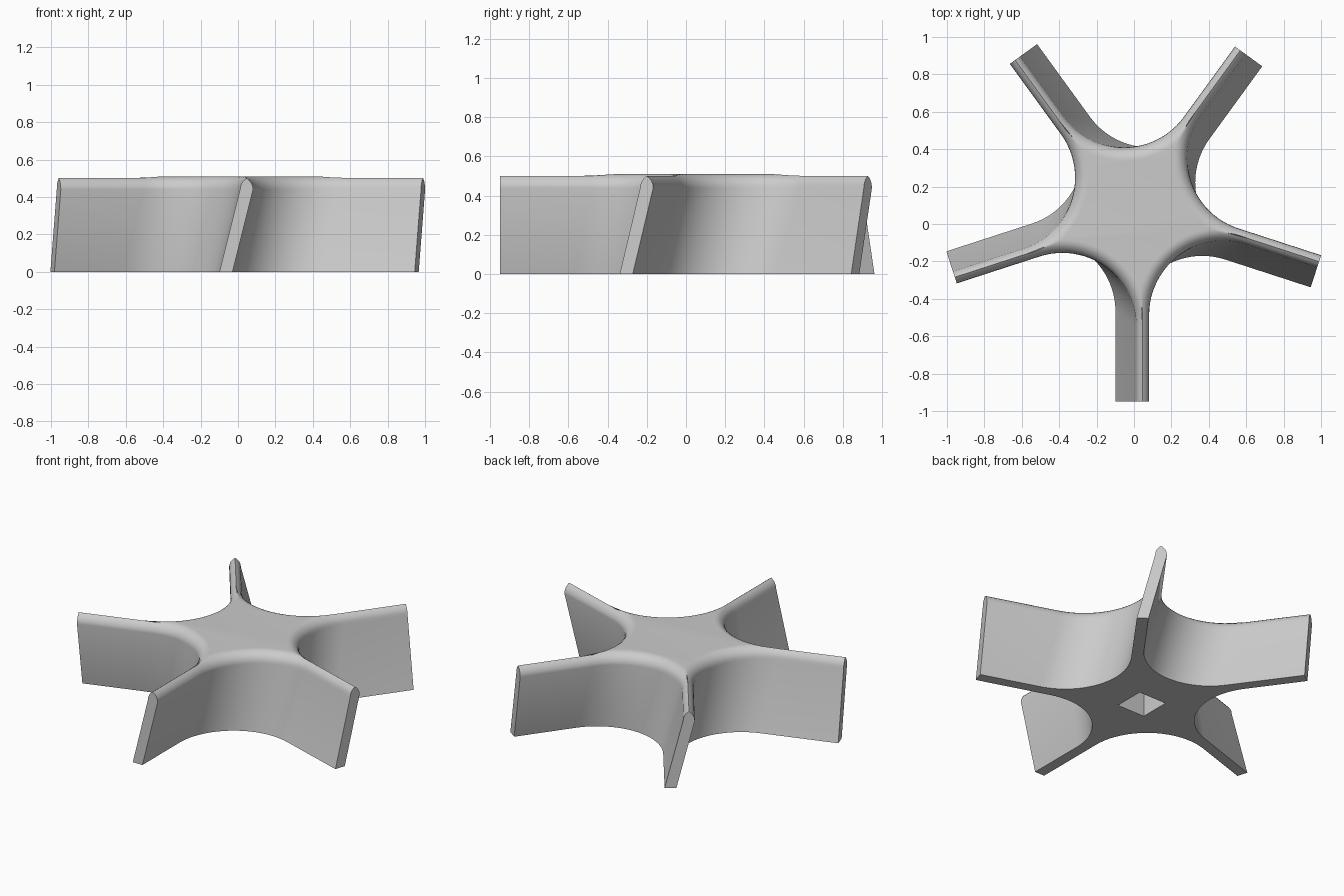
import bpy, bmesh, math
from mathutils import Vector, Matrix

cube = bpy.data.objects.get("Cube")
if cube:
    bpy.data.objects.remove(cube)

BLADES, ARC = 5, 24
REACH, HALF, GAP_R = 1.024, 0.035, 0.394   # blade length, half thickness, radius between blades
HEIGHT, FILLET = 0.51, 0.07
CENTRE = Vector((0.002, 0.074))
HOLE, DEPTH = 0.1, 0.35
STEP = 2 * math.pi / BLADES
HALF_STEP = STEP / 2


def lean(z):
    """Sideways shift of every blade at a height."""
    return -0.066 + 0.25 * min(z, HEIGHT - FILLET)


def gap_centre(k, s):
    """Centre of the hollow that follows blade k."""
    c = Vector(((HALF + GAP_R) / math.sin(HALF_STEP), s / math.cos(HALF_STEP)))
    return Matrix.Rotation(-math.pi / 2 + k * STEP + HALF_STEP, 2) @ c


def outline(z, inset):
    """Per blade: two tip points and the hollow arc after it."""
    s, radius, rows = lean(z), GAP_R + inset, []
    for k in range(BLADES):
        a = -math.pi / 2 + k * STEP
        along, across = Vector((math.cos(a), math.sin(a))), Vector((-math.sin(a), math.cos(a)))
        a2 = a + STEP
        across2 = Vector((-math.sin(a2), math.cos(a2)))
        c = gap_centre(k, s)
        width = HALF - inset
        tips = [along * REACH + across * (s + side * max(width, 0)) for side in (-1, 1)]
        if width > -1e-6:
            ends = [c - across * radius, c + across2 * radius]
        else:
            # neighbouring hollows meet in a point on the ridge
            ends = []
            for j in (k, k + 1):
                p, q = gap_centre(j - 1, s), gap_centre(j, s)
                mid, d = (p + q) / 2, (q - p) / 2
                h = math.sqrt(max(0, radius ** 2 - d.length_squared))
                ends.append(mid + Vector((-d.y, d.x)).normalized() * h)
        u, v = ends[0] - c, ends[1] - c
        t0, t1 = math.atan2(u.y, u.x), math.atan2(v.y, v.x)
        sweep = -((t0 - t1) % (2 * math.pi))
        arc = [c + radius * Vector((math.cos(t0 + sweep * i / ARC), math.sin(t0 + sweep * i / ARC)))
               for i in range(ARC + 1)]
        rows.append(tips + arc)
    return rows


# Heights and insets: straight wall, then a rounded rim that passes the blade ridge
insets = [FILLET * (1 - math.cos(math.radians(t))) for t in (0, 15, 30, 45, 60, 68, 76, 83, 90)]
levels = [(0.0, 0.0)] + [
    (HEIGHT - FILLET + math.sqrt(FILLET ** 2 - (FILLET - i) ** 2), i) for i in insets]

bm = bmesh.new()
layers = []
for z, inset in levels:
    layers.append([[bm.verts.new((p.x + CENTRE.x, p.y + CENTRE.y, z)) for p in row]
                   for row in outline(z, inset)])


def loop(layer, tips=True):
    return [v for row in layer for v in (row if tips else row[2:])]


# Side walls, blade ends and rim
for n in range(len(levels) - 1):
    low, high = layers[n], layers[n + 1]
    has_tips = levels[n + 1][1] < HALF + 1e-6
    if has_tips:
        a, b = loop(low), loop(high)
        for i in range(len(a)):
            j = (i + 1) % len(a)
            bm.faces.new((a[i], a[j], b[j], b[i]))
    else:
        for ra, rb in zip(low, high):
            for i in range(2, ARC + 2):
                bm.faces.new((ra[i], ra[i + 1], rb[i + 1], rb[i]))

# Flat hub top
bm.faces.new(loop(layers[-1], tips=False))

# Square blind socket in the underside
def square(z):
    return [bm.verts.new((CENTRE.x + x * HOLE, CENTRE.y + y * HOLE, z))
            for x, y in ((-1, -1), (1, -1), (1, 1), (-1, 1))]

mouth, roof = square(0), square(DEPTH)
for i in range(4):
    j = (i + 1) % 4
    bm.faces.new((mouth[j], mouth[i], roof[i], roof[j]))
bm.faces.new(roof[::-1])

# Underside around the socket
rims = []
for ring in (loop(layers[0]), mouth):
    rims += [bm.edges.get((ring[i], ring[(i + 1) % len(ring)])) for i in range(len(ring))]
made = bmesh.ops.triangle_fill(bm, edges=rims, use_beauty=True)
for f in made["geom"]:
    if isinstance(f, bmesh.types.BMFace):
        f.normal_update()
        if f.normal.z > 0:
            f.normal_flip()

bmesh.ops.remove_doubles(bm, verts=bm.verts, dist=0.0002)
loose = [v for v in bm.verts if not v.link_faces]
bmesh.ops.delete(bm, geom=loose, context="VERTS")

mesh = bpy.data.meshes.new("bladed_hub")
bm.to_mesh(mesh)
bm.free()
hub = bpy.data.objects.new("bladed_hub", mesh)
bpy.context.collection.objects.link(hub)

# Plain grey finish
grey = bpy.data.materials.new("plain_grey")
grey.use_nodes = True
colour = (0.6, 0.6, 0.6, 1)
grey.diffuse_color = colour
grey.node_tree.nodes["Principled BSDF"].inputs["Base Color"].default_value = colour
mesh.materials.append(grey)

bpy.context.view_layer.objects.active = hub
hub.select_set(True)
bpy.ops.object.shade_smooth_by_angle(angle=math.radians(35))
